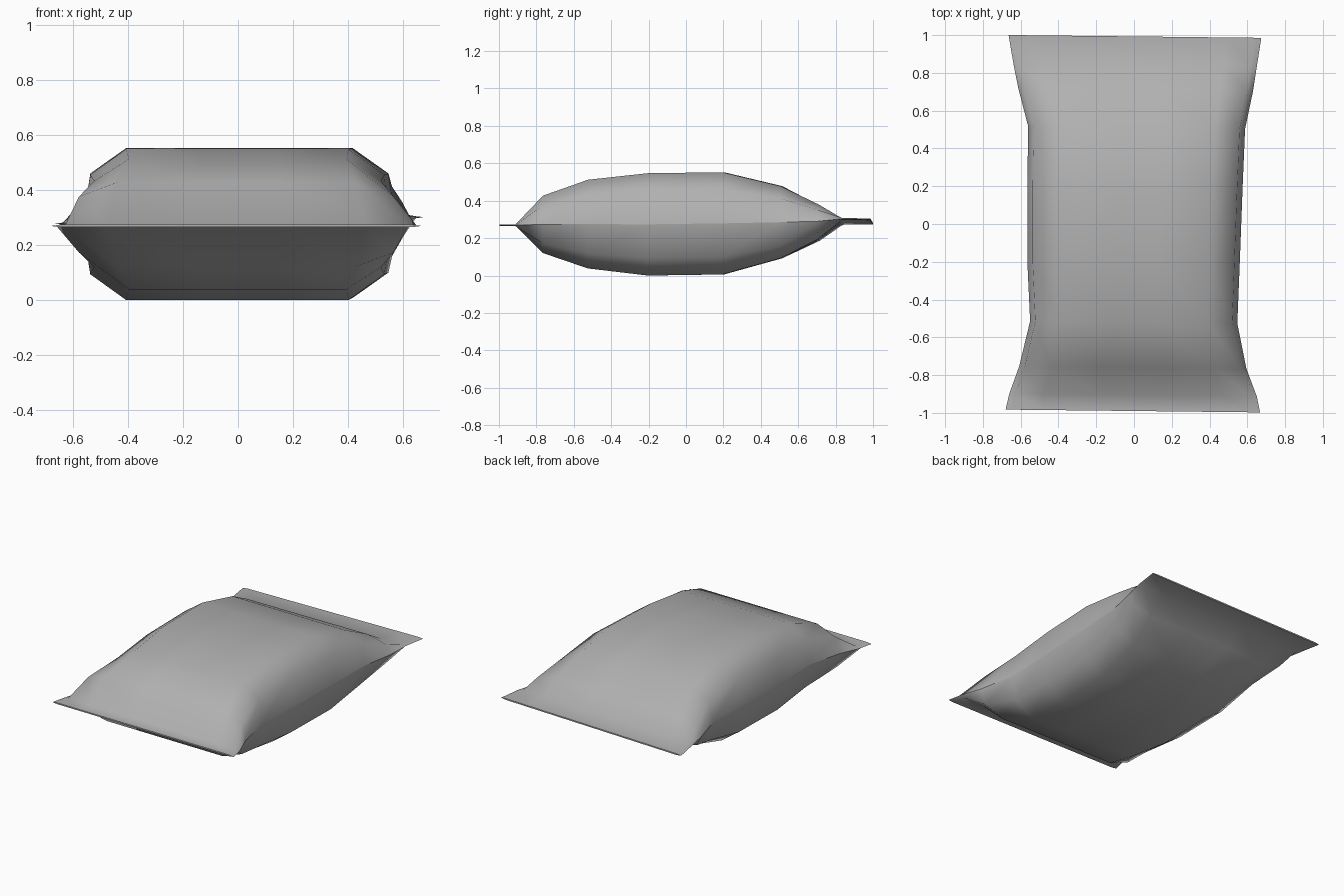
import bpy, bmesh, math

if "Cube" in bpy.data.objects:
    bpy.data.objects.remove(bpy.data.objects["Cube"])

# Sections along the pouch: y, left x, right x, bottom z, top z, sideways tilt
sections = [
    (-0.99, -0.68, 0.667, 0.264, 0.273, 0),
    (-0.905, -0.66, 0.65, 0.264, 0.273, 0),
    (-0.76, -0.608, 0.595, 0.12, 0.427, 0),
    (-0.52, -0.55, 0.547, 0.038, 0.512, 0),
    (-0.20, -0.565, 0.56, 0.0, 0.547, 0),
    (0.20, -0.565, 0.575, 0.006, 0.552, 0),
    (0.51, -0.56, 0.588, 0.092, 0.478, 0),
    (0.71, -0.612, 0.63, 0.19, 0.378, 0.006),
    (0.84, -0.638, 0.65, 0.285, 0.297, 0.012),
    (0.993, -0.664, 0.674, 0.284, 0.293, 0.012),
]
# Half profile of one section as (width fraction, height fraction)
upper = [(1, 0), (0.95, 0.66), (0.72, 1), (0.25, 1), (-0.25, 1),
         (-0.72, 1), (-0.95, 0.66), (-1, 0)]
profile = upper + [(w, -h) for w, h in reversed(upper[1:-1])]

bm = bmesh.new()
rings = []
for y, x0, x1, z0, z1, tilt in sections:
    cx, hw = (x0 + x1) / 2, (x1 - x0) / 2
    cz, hz = (z0 + z1) / 2, (z1 - z0) / 2
    # pressed seals stay a flat thin strip, filled part is rounded
    seal = hz < 0.02
    ring = []
    for w, h in profile:
        if seal and h:
            h = math.copysign(1, h)
        x = cx + w * hw
        ring.append(bm.verts.new((x, y - 0.011 * x, cz + h * hz + tilt * w)))
    rings.append(ring)

# Skin between sections, with a sharp seam down both sides
n = len(profile)
seams = (0, len(upper) - 1)
for a, b in zip(rings, rings[1:]):
    for i in range(n):
        j = (i + 1) % n
        bm.faces.new((a[i], a[j], b[j], b[i]))
    for i in seams:
        bm.edges.get((a[i], b[i])).smooth = False
# Close the seal ends
bm.faces.new(rings[0])
bm.faces.new(rings[-1])
bmesh.ops.recalc_face_normals(bm, faces=bm.faces)

mesh = bpy.data.meshes.new("pouch")
bm.to_mesh(mesh)
bm.free()
pouch = bpy.data.objects.new("pouch", mesh)
bpy.context.collection.objects.link(pouch)
bpy.context.view_layer.objects.active = pouch
pouch.select_set(True)
bpy.ops.object.shade_smooth_by_angle(angle=math.radians(60), keep_sharp_edges=True)

# Mid grey film
film = bpy.data.materials.new("grey_film")
film.diffuse_color = (0.44, 0.44, 0.44, 1)
film.use_nodes = True
film.node_tree.nodes["Principled BSDF"].inputs["Base Color"].default_value = film.diffuse_color
mesh.materials.append(film)
